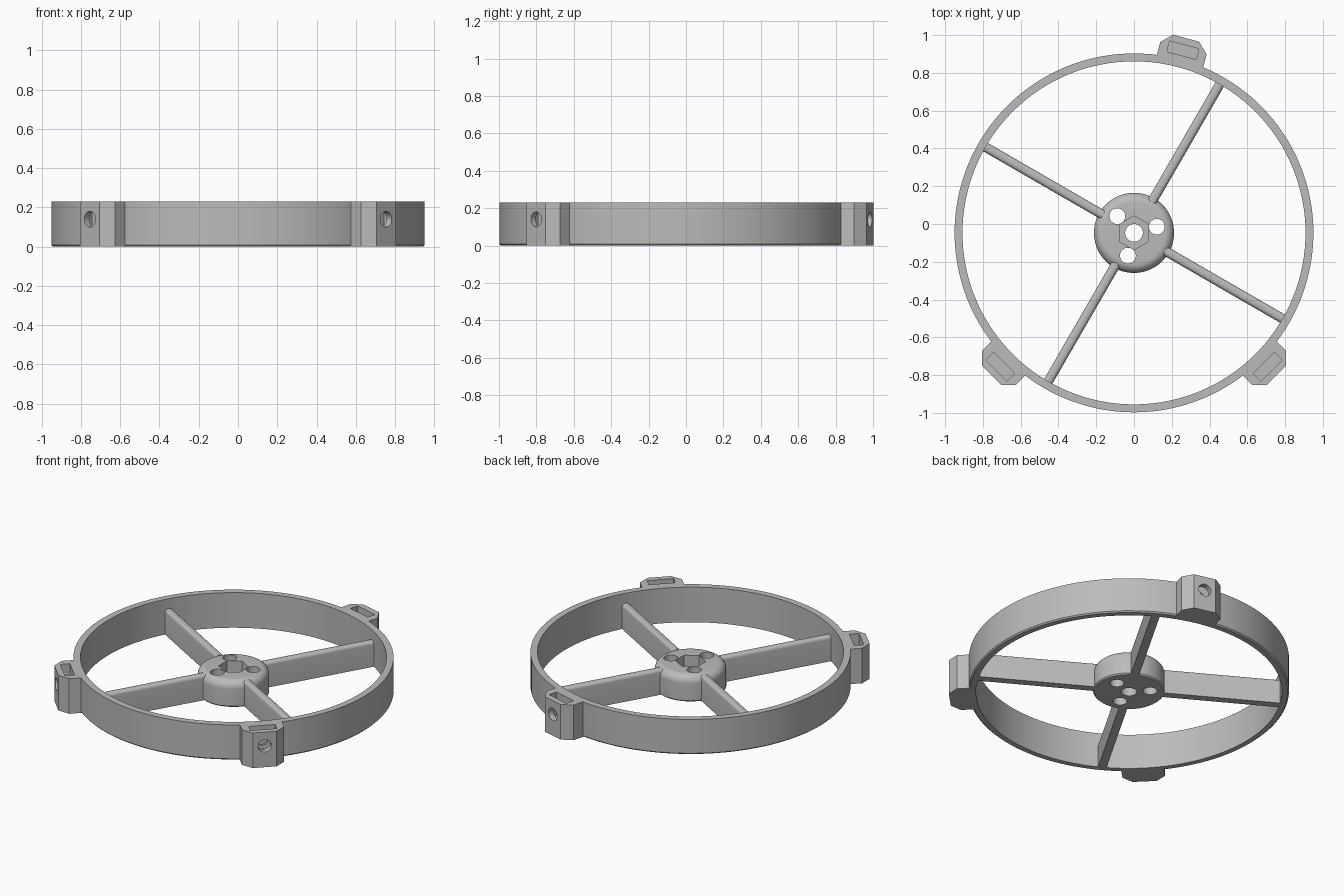
import bpy, bmesh, math
from mathutils import Matrix, Vector

cube = bpy.data.objects.get("Cube")
if cube:
    bpy.data.objects.remove(cube, do_unlink=True)

CY = -0.047          # wheel axis position on y
HEIGHT = 0.23
RIM_R, RIM_IN = 0.95, 0.908

grey = bpy.data.materials.new("grey plastic")
grey.use_nodes = True
colour = (0.5, 0.5, 0.5, 1)
grey.diffuse_color = colour
grey.node_tree.nodes["Principled BSDF"].inputs["Base Color"].default_value = colour


def finish(name, bm):
    bmesh.ops.recalc_face_normals(bm, faces=bm.faces)
    mesh = bpy.data.meshes.new(name)
    bm.to_mesh(mesh)
    bm.free()
    mesh.materials.append(grey)
    obj = bpy.data.objects.new(name, mesh)
    bpy.context.collection.objects.link(obj)
    return obj


def activate(obj):
    bpy.ops.object.select_all(action='DESELECT')
    obj.select_set(True)
    bpy.context.view_layer.objects.active = obj


def smooth(obj):
    activate(obj)
    bpy.ops.object.shade_smooth_by_angle(angle=math.radians(30))


def lathe(name, profile, closed, steps):
    """Spin an (r, z) profile about the wheel axis."""
    bm = bmesh.new()
    verts = [bm.verts.new((r, 0, z)) for r, z in profile]
    edges = [bm.edges.new(pair) for pair in zip(verts, verts[1:])]
    if closed:
        edges.append(bm.edges.new((verts[-1], verts[0])))
    bmesh.ops.spin(bm, geom=verts + edges, cent=(0, 0, 0), axis=(0, 0, 1),
                   angle=math.tau, steps=steps)
    bmesh.ops.remove_doubles(bm, verts=bm.verts, dist=0.0002)
    obj = finish(name, bm)
    obj.location.y = CY
    return obj


def prism(name, points, vector):
    """Extrude a flat outline along a vector."""
    bm = bmesh.new()
    face = bm.faces.new([bm.verts.new(p) for p in points])
    made = bmesh.ops.extrude_face_region(bm, geom=[face])["geom"]
    bmesh.ops.translate(bm, vec=vector,
                        verts=[v for v in made if isinstance(v, bmesh.types.BMVert)])
    return finish(name, bm)


def disc(radius, sides, x, y, z, turn=0):
    return [(x + radius * math.cos(turn + math.tau * i / sides),
             y + radius * math.sin(turn + math.tau * i / sides), z) for i in range(sides)]


def cut(target, cutter):
    mod = target.modifiers.new("cut", 'BOOLEAN')
    mod.operation = 'DIFFERENCE'
    mod.solver = 'EXACT'
    mod.object = cutter
    activate(target)
    bpy.ops.object.modifier_apply(modifier=mod.name)
    bpy.data.objects.remove(cutter, do_unlink=True)


def place(obj, degrees):
    obj.matrix_world = Matrix.Translation((0, CY, 0)) @ Matrix.Rotation(math.radians(degrees), 4, 'Z')


# Outer rim with a fine chamfer along its lower edge
rim = lathe("rim", [(RIM_IN, 0), (RIM_R - 0.008, 0), (RIM_R, 0.008),
                    (RIM_R, HEIGHT), (RIM_IN, HEIGHT)], True, 128)
smooth(rim)

# Hub with a rounded upper edge
HUB_R, HUB_H, FILLET = 0.212, 0.17, 0.05
arc = [(HUB_R - FILLET + FILLET * math.cos(a), HUB_H - FILLET + FILLET * math.sin(a))
       for a in (math.pi / 2 * i / 8 for i in range(9))]
hub = lathe("hub", [(0, 0), (HUB_R - 0.008, 0), (HUB_R, 0.008)] + arc + [(0, HUB_H)], False, 72)
hub.location.y = 0
# Hexagonal pocket, axle hole and three round holes
cut(hub, prism("pocket_cutter", disc(0.09, 6, 0, 0, 0.09, math.pi / 2), (0, 0, 0.2)))
cut(hub, prism("axle_cutter", disc(0.047, 32, 0, 0, -0.1), (0, 0, 0.4)))
for degrees in (15, 135, 255):
    a = math.radians(degrees)
    hole = disc(0.042, 32, 0.125 * math.cos(a), 0.125 * math.sin(a), -0.1)
    cut(hub, prism("hole_cutter", hole, (0, 0, 0.4)))
hub.location.y = CY
smooth(hub)

# Four spokes with rounded tops
W, H, B = 0.025, 0.165, 0.02
bend = [math.pi / 2 * i / 5 for i in range(6)]
right = [(0.19, W - B + B * math.cos(a), H - B + B * math.sin(a)) for a in bend]
section = [(0.19, -W, 0), (0.19, W, 0)] + right + [(x, -y, z) for x, y, z in reversed(right)]
for i in range(4):
    spoke = prism("spoke_%d" % (i + 1), section, (0.73, 0, 0))
    place(spoke, 60 + 90 * i)
    smooth(spoke)

# Three clamp blocks, each with a nut slot from above and a screw hole from outside
half = [(0.93, 0.127), (1.012, 0.127), (1.067, 0.071)]
outline = [(r, t, 0) for r, t in half] + [(r, -t, 0) for r, t in reversed(half)]
slot = [(r, t, 0.075) for r, t in ((0.972, -0.08), (1.03, -0.08), (1.03, 0.08), (0.972, 0.08))]
for i, degrees in enumerate((75, 225, 315)):
    block = prism("clamp_block_%d" % (i + 1), outline, (0, 0, HEIGHT))
    cut(block, prism("slot_cutter", slot, (0, 0, 0.3)))
    bore = [(0.96, x, y + 0.14) for x, y, z in disc(0.04, 32, 0, 0, 0)]
    cut(block, prism("bore_cutter", bore, (0.2, 0, 0)))
    place(block, degrees)
    smooth(block)
